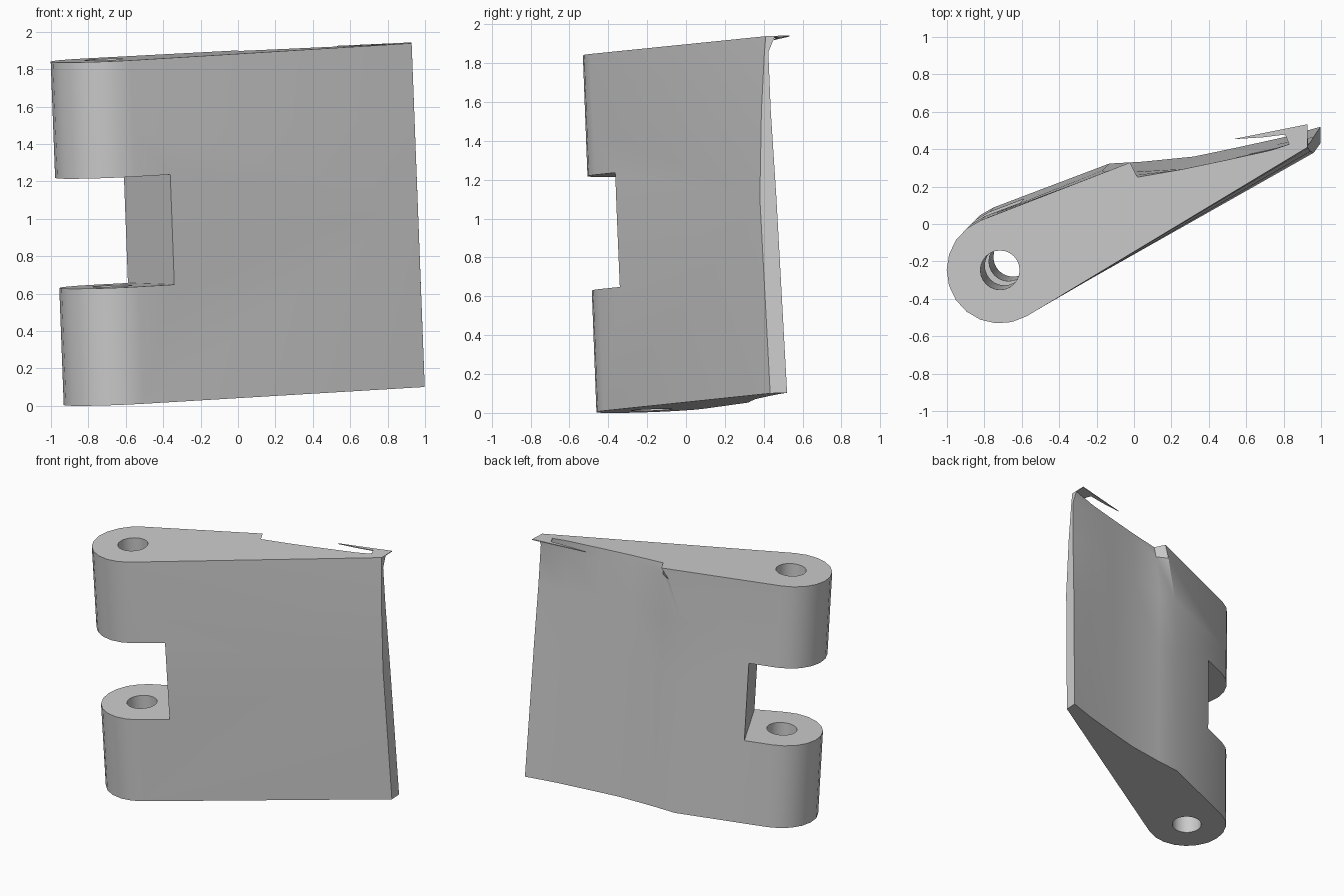
import bpy, bmesh, math
from mathutils import Matrix, Vector

if "Cube" in bpy.data.objects:
    bpy.data.objects.remove(bpy.data.objects["Cube"])

# One plain grey finish
grey = bpy.data.materials.new("plain_grey")
grey.use_nodes = True
colour = (0.6, 0.6, 0.6, 1)
grey.diffuse_color = colour
grey.node_tree.nodes["Principled BSDF"].inputs["Base Color"].default_value = colour

LEAN = 0.038
TILT = Matrix(((1, 0, -LEAN, 0), (0, 1, -LEAN, 0), (LEAN, LEAN, 1, 0), (0, 0, 0, 1)))
PIN = Vector((-0.645, -0.175))
RADIUS = 0.285
BOTTOM, TOP = 0.046, 1.882


def loft(name, rings):
    """Closed solid through rings of (height, outline)."""
    bm = bmesh.new()
    rows = [[bm.verts.new((x, y, h)) for x, y in pts] for h, pts in rings]
    n = len(rows[0])
    for low, high in zip(rows, rows[1:]):
        for i in range(n):
            j = (i + 1) % n
            bm.faces.new((low[i], low[j], high[j], high[i]))
    bm.faces.new(rows[0])
    bm.faces.new(rows[-1])
    bmesh.ops.recalc_face_normals(bm, faces=bm.faces)
    bm.transform(TILT)
    mesh = bpy.data.meshes.new(name)
    bm.to_mesh(mesh)
    bm.free()
    mesh.materials.append(grey)
    obj = bpy.data.objects.new(name, mesh)
    bpy.context.collection.objects.link(obj)
    return obj


def circle(radius, start, end, count):
    angles = [math.radians(start + (end - start) * i / count) for i in range(count + 1)]
    return [(PIN.x + radius * math.cos(a), PIN.y + radius * math.sin(a)) for a in angles]


def outline(corner, shoulder, tip_front, tip_back):
    """Rounded hinge end, bulged back and thin tip."""
    back = [corner, shoulder, (0.32, 0.362), (0.55, 0.41), (0.8, 0.465), (1.0, tip_back)]
    return [(1.0, tip_front)] + circle(RADIUS, -60, -249, 11) + back


# Wedge body, with its back corner swelling toward the top
low, mid = (-0.13, 0.325), (0.05, 0.335)
body = loft("wedge_body", [
    (BOTTOM, outline(low, mid, 0.435, 0.522)),
    (1.05, outline(low, mid, 0.42, 0.505)),
    (1.5, outline((-0.1, 0.335), mid, 0.445, 0.493)),
    (1.8, outline((0.0, 0.375), (0.08, 0.33), 0.472, 0.492)),
    (TOP, outline((0.05, 0.4), (0.09, 0.322), 0.482, 0.53)),
])

# Pin hole and the gap between the two knuckles
hole = loft("pin_hole_cutter", [(h, circle(0.105, 0, 345, 23)) for h in (-0.2, 2.1)])
wall_front, wall_back = Vector((-0.31, -0.325)), Vector((-0.565, 0.165))
reach = wall_back - wall_front
gap = [wall_front - reach, wall_back + reach, (-1.5, 0.7), (-1.5, -0.9)]
notch = loft("knuckle_gap_cutter", [(h, gap) for h in (0.672, 1.26)])

bpy.context.view_layer.objects.active = body
for cutter in (notch, hole):
    cut = body.modifiers.new("cut", "BOOLEAN")
    cut.operation = "DIFFERENCE"
    cut.solver = "EXACT"
    cut.object = cutter
    bpy.ops.object.modifier_apply(modifier=cut.name)
    bpy.data.objects.remove(cutter)

# Thin torn lip along the top of the back edge
lip_shape = [(0.6, 0.525), (0.76, 0.535), (0.88, 0.55), (0.9, 0.5), (1.0, 0.5), (1.0, 0.605)]
lip = loft("torn_lip", [(h, lip_shape) for h in (TOP - 0.006, TOP)])

for obj in (body, lip):
    bpy.ops.object.select_all(action="DESELECT")
    obj.select_set(True)
    bpy.context.view_layer.objects.active = obj
    bpy.ops.object.shade_smooth_by_angle(angle=math.radians(30))
